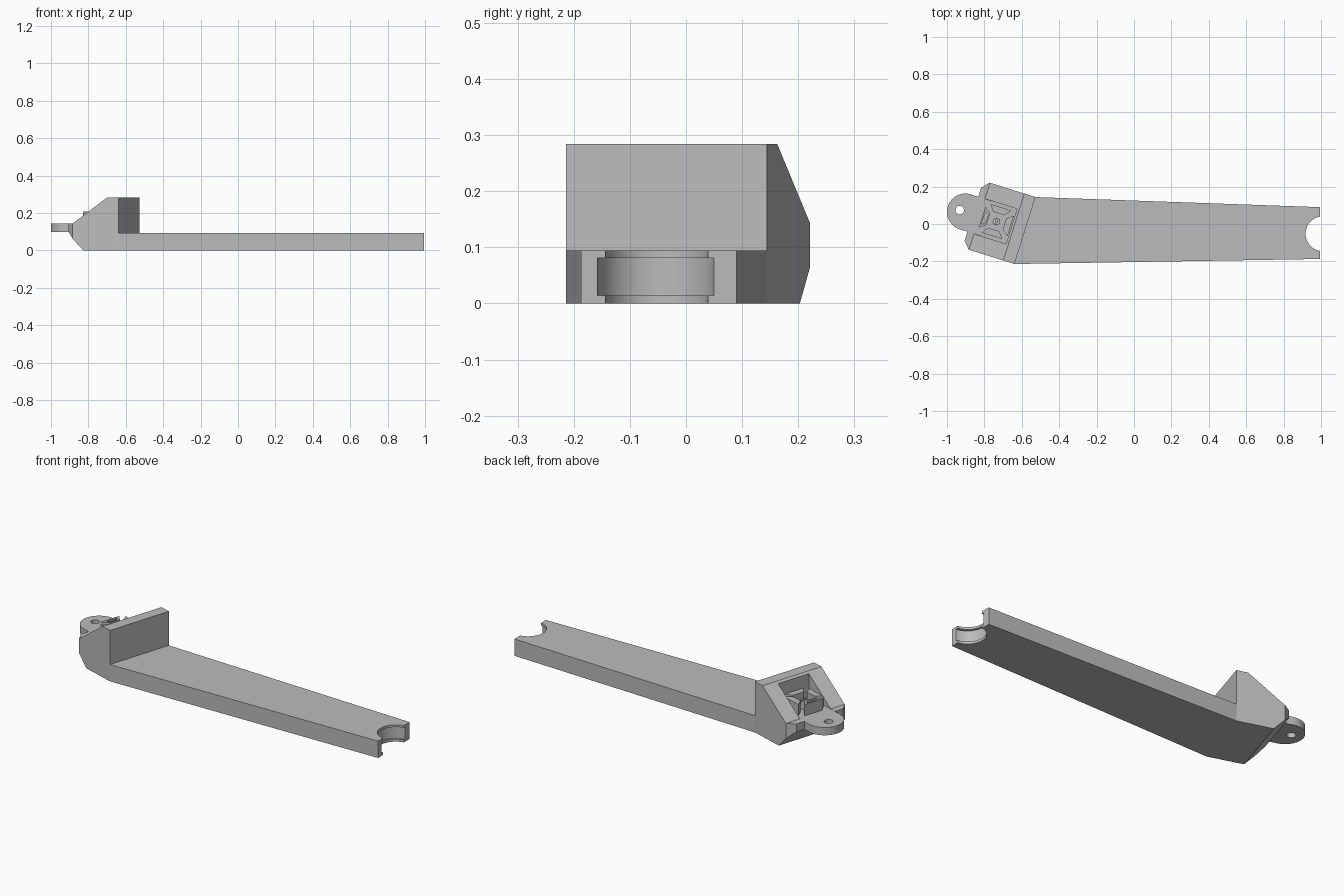
import bpy, bmesh, math
from mathutils import Matrix, Vector

if "Cube" in bpy.data.objects:
    bpy.data.objects.remove(bpy.data.objects["Cube"], do_unlink=True)

grey = bpy.data.materials.new("plain grey")
grey.use_nodes = True
grey.diffuse_color = (0.5, 0.5, 0.5, 1)
grey.node_tree.nodes["Principled BSDF"].inputs["Base Color"].default_value = grey.diffuse_color

# Head frame: u points out of the arm, v across it, w up
TILT = math.radians(17.4)
c, s = math.cos(TILT), math.sin(TILT)
HEAD = Matrix(((-c, s, 0, -0.583), (s, c, 0, -0.035), (0, 0, 1, 0), (0, 0, 0, 1)))
WORLD = Matrix.Identity(4)


def prism(name, points, low, high, frame=WORLD, sideways=False):
    """Extrude an outline along z, or along v when it is a (u, z) side profile."""
    bm = bmesh.new()
    place = (lambda p, h: (p[0], h, p[1])) if sideways else (lambda p, h: (p[0], p[1], h))
    face = bm.faces.new([bm.verts.new(place(p, low)) for p in points])
    new = bmesh.ops.extrude_face_region(bm, geom=[face])["geom"]
    shift = Vector(place((0, 0), high - low))
    bmesh.ops.translate(bm, vec=shift, verts=[g for g in new if isinstance(g, bmesh.types.BMVert)])
    bm.transform(frame)
    bmesh.ops.recalc_face_normals(bm, faces=bm.faces)
    mesh = bpy.data.meshes.new(name)
    bm.to_mesh(mesh)
    bm.free()
    mesh.materials.append(grey)
    obj = bpy.data.objects.new(name, mesh)
    bpy.context.collection.objects.link(obj)
    return obj


def arc(cx, cy, r, start=0, end=360, n=48):
    last = n if end - start == 360 else n - 1
    angles = [math.radians(start + (end - start) * i / last) for i in range(n)]
    return [(cx + r * math.cos(a), cy + r * math.sin(a)) for a in angles]


def rect(u0, u1, v0, v1):
    return [(u0, v0), (u1, v0), (u1, v1), (u0, v1)]


def boolean(obj, tool, operation="DIFFERENCE"):
    """Apply a boolean and throw the tool away."""
    mod = obj.modifiers.new("cut", "BOOLEAN")
    mod.operation, mod.solver, mod.object = operation, "EXACT", tool
    bpy.context.view_layer.update()
    graph = bpy.context.evaluated_depsgraph_get()
    mesh = bpy.data.meshes.new_from_object(obj.evaluated_get(graph))
    obj.modifiers.clear()
    obj.data = mesh
    bpy.data.objects.remove(tool, do_unlink=True)


def smooth(obj):
    bpy.ops.object.select_all(action="DESELECT")
    obj.select_set(True)
    bpy.context.view_layer.objects.active = obj
    bpy.ops.object.shade_smooth_by_angle(angle=math.radians(30))


# Long tapered arm with a round, grooved notch in its end
HALF = 0.1875
roots = [(HEAD @ Vector((0, v, 0))).xy for v in (HALF, -HALF)]
arm = prism("arm", [roots[0], roots[1], (0.995, -0.187), (0.995, 0.09)], 0, 0.094)
boolean(arm, prism("notch", arc(1.01, -0.052, 0.093), -0.1, 0.2))
boolean(arm, prism("groove", arc(1.01, -0.054, 0.105), 0.014, 0.081))
smooth(arm)

# Raised wedge head with clipped outer corners
side = [(0, 0), (0, 0.284), (0.0625, 0.284), (0.255, 0.145), (0.292, 0.145), (0.292, 0.1), (0.197, 0)]
head = prism("head", side, -HALF, HALF, HEAD, sideways=True)
plan = [(-0.1, -0.3), (0.0, -0.3), (0.0, -HALF), (0.257, -HALF), (0.292, -0.148), (0.4, -0.148),
        (0.4, 0.148), (0.292, 0.148), (0.257, HALF), (0, HALF), (0, 0.3), (-0.1, 0.3)]
boolean(head, prism("plan", plan, -0.1, 0.5, HEAD), "INTERSECT")

# Open pocket down to the tab level
TAB = 0.098
FLOOR = 0.144
boolean(head, prism("pocket", rect(0.075, 0.5, -TAB, TAB), FLOOR, 0.5, HEAD))

# Rounded mounting tab with a bolt hole
tab = prism("mounting_tab", [(0.28, -TAB)] + arc(0.334, 0, TAB, -90, 90, 32) + [(0.28, TAB)],
            0.1, FLOOR, HEAD)
boolean(tab, prism("hole", arc(0.366, 0, 0.023, n=32), 0, 0.3, HEAD))
smooth(tab)

# Four hollow clips around a slotted centre post
CENTRE = HEAD @ Matrix.Translation((0.16, 0, 0))
for i, label in enumerate(("outer", "left", "inner", "right")):
    frame = CENTRE @ Matrix.Rotation(math.radians(90 * i), 4, "Z")
    shape = [(0.045, -0.032), (0.08, -0.058), (0.08, 0.058), (0.045, 0.032)]
    clip = prism(label + "_clip", shape, FLOOR - 0.01, 0.207, frame)
    hollow = [(0.053, -0.022), (0.072, -0.036), (0.072, 0.036), (0.053, 0.022)]
    boolean(clip, prism("hollow", hollow, 0.175, 0.3, frame))

post = prism("centre_post", arc(0, 0, 0.02, n=24), FLOOR - 0.01, 0.19, CENTRE)
boolean(post, prism("slot", rect(-0.004, 0.004, -0.05, 0.05), 0.18, 0.3, CENTRE))
smooth(post)
